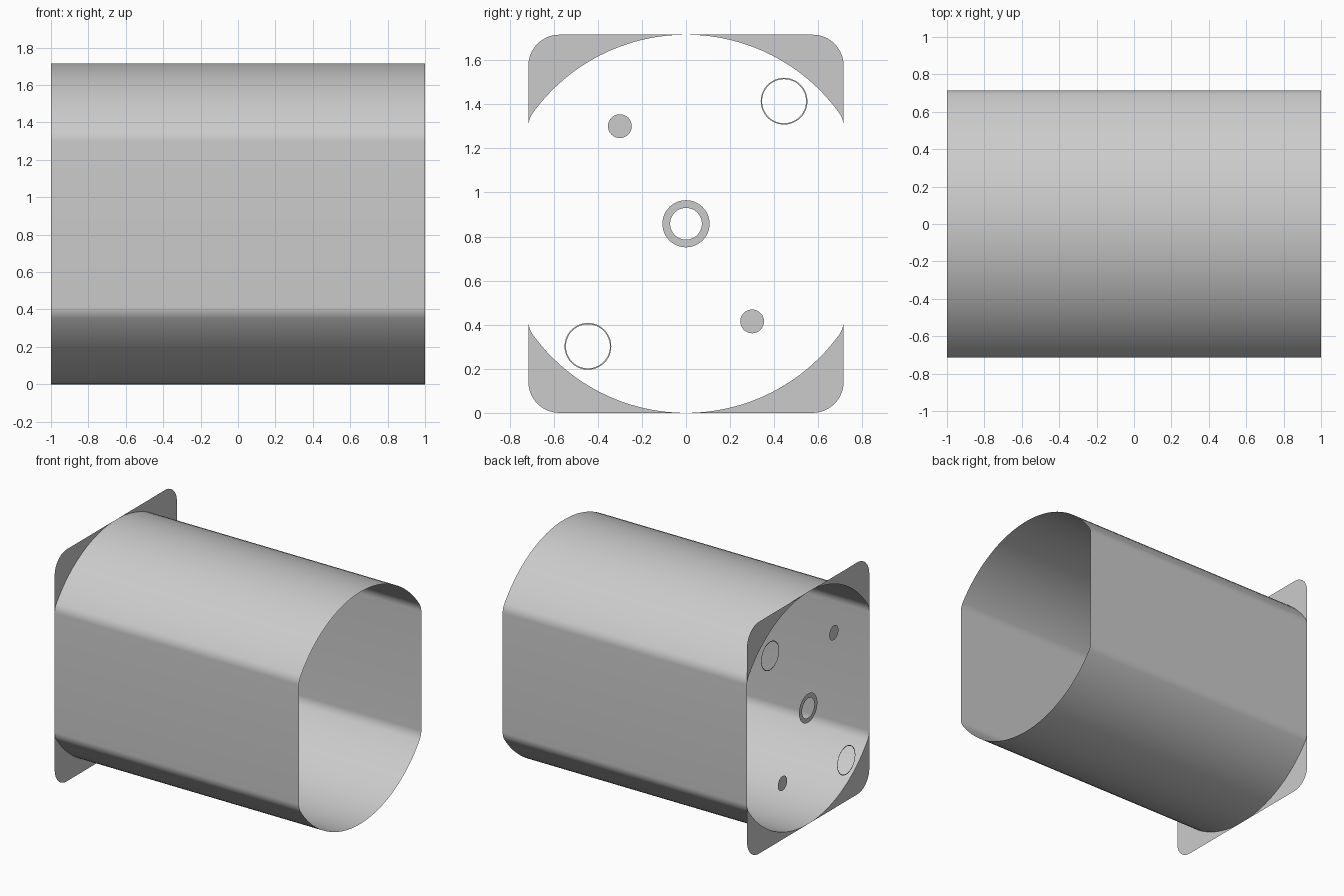
import bpy, bmesh
from math import sin, cos, pi, atan2, sqrt

cube = bpy.data.objects.get("Cube")
if cube:
    bpy.data.objects.remove(cube)

HALF_W, R, FILLET = 0.715, 0.858, 0.11   # flat side offset, arc radius, blend radius
CORNER = 0.14                            # plate corner radius
END = -1.0                               # x of the plate end

grey = bpy.data.materials.new("light grey")
grey.use_nodes = True
grey.diffuse_color = (0.6, 0.6, 0.6, 1)
grey.node_tree.nodes["Principled BSDF"].inputs["Base Color"].default_value = (0.6, 0.6, 0.6, 1)


def arc(cy, cz, r, a0, a1, n):
    return [(cy + r * cos(a0 + (a1 - a0) * i / n), cz + r * sin(a0 + (a1 - a0) * i / n))
            for i in range(n + 1)]


def finish(name, bm):
    mesh = bpy.data.meshes.new(name)
    bm.to_mesh(mesh)
    bm.free()
    mesh.materials.append(grey)
    obj = bpy.data.objects.new(name, mesh)
    bpy.context.collection.objects.link(obj)
    obj.location.z = R
    return obj


def flat_face(name, points):
    bm = bmesh.new()
    face = bm.faces.new([bm.verts.new((END, y, z)) for y, z in points])
    face.normal_update()
    if face.normal.x > 0:
        face.normal_flip()
    bmesh.ops.triangulate(bm, faces=[face])
    return finish(name, bm)


def flat_ring(name, y, z, outer, inner):
    bm = bmesh.new()
    rims = [[bm.verts.new((END, *p)) for p in arc(y, z, r, 0, 2 * pi, 48)[:-1]]
            for r in (outer, inner)]
    for i in range(48):
        j = (i + 1) % 48
        bm.faces.new((rims[0][i], rims[1][i], rims[1][j], rims[0][j]))
    return finish(name, bm)


# Quarter section: flat side, small blend, large arc up to the apex
fy = HALF_W - FILLET
fz = sqrt((R - FILLET) ** 2 - fy ** 2)
turn = atan2(fz, fy)
quarter = arc(fy, fz, FILLET, 0, turn, 6) + arc(0, 0, R, turn, pi / 2, 16)[1:]

# Open thin-walled tube
upper = quarter + [(-y, z) for y, z in reversed(quarter[:-1])]
section = upper + [(-y, -z) for y, z in upper]
bm = bmesh.new()
ends = [[bm.verts.new((x, y, z)) for y, z in section] for x in (-1, 1)]
for i in range(len(section)):
    j = (i + 1) % len(section)
    bm.faces.new((ends[0][i], ends[0][j], ends[1][j], ends[1][i]))
bmesh.ops.recalc_face_normals(bm, faces=bm.faces[:])
tube = finish("tube_shell", bm)
bpy.context.view_layer.objects.active = tube
tube.select_set(True)
bpy.ops.object.shade_smooth_by_angle()

# Rounded corner plates left outside the tube section
corner = arc(HALF_W - CORNER, R - CORNER, CORNER, pi / 2, 0, 10)
outline = quarter[:-1] + [(0.012, R - 0.0001), (0.012, R)] + corner
for side, sy in (("back", 1), ("front", -1)):
    for level, sz in (("upper", 1), ("lower", -1)):
        flat_face(f"{level}_{side}_corner_plate", [(y * sy, z * sz) for y, z in outline])

# Flat end details: centre ring, two thin rings, two discs
flat_ring("centre_ring", 0, 0, 0.107, 0.072)
for s, side in ((1, "back"), (-1, "front")):
    flat_ring(f"{side}_thin_ring", 0.445 * s, 0.556 * s, 0.106, 0.1)
    flat_face(f"{side}_disc", arc(0.3 * s, -0.443 * s, 0.054, 0, 2 * pi, 32)[:-1])
